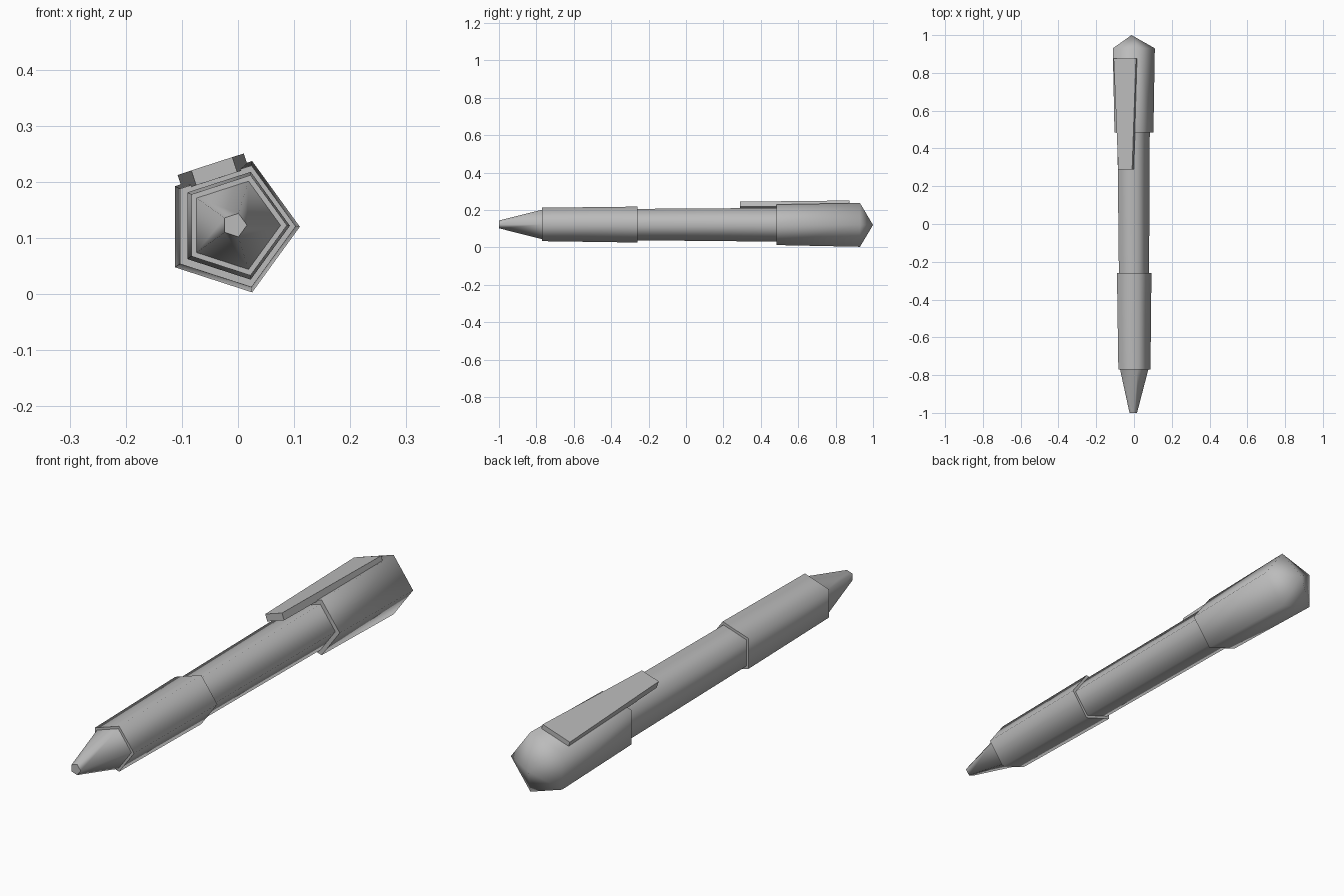
import bpy, bmesh, math
from mathutils import Vector

cube = bpy.data.objects.get("Cube")
if cube:
    bpy.data.objects.remove(cube, do_unlink=True)

SIDES = 5

grey = bpy.data.materials.new("plain grey")
grey.use_nodes = True
colour = (0.5, 0.5, 0.5, 1)
grey.diffuse_color = colour
grey.node_tree.nodes["Principled BSDF"].inputs["Base Color"].default_value = colour


def axis(y):
    """Point on the slightly tilted centre line of the pen."""
    return Vector((-0.0095 - 0.0035 * y, y, 0.1215 - 0.0015 * y))


def finish(name, bm, smooth):
    bmesh.ops.recalc_face_normals(bm, faces=bm.faces)
    mesh = bpy.data.meshes.new(name)
    bm.to_mesh(mesh)
    bm.free()
    mesh.materials.append(grey)
    obj = bpy.data.objects.new(name, mesh)
    bpy.context.collection.objects.link(obj)
    if smooth:
        # soft corners around the pen, crisp edges at the ends
        bpy.ops.object.select_all(action='DESELECT')
        obj.select_set(True)
        bpy.context.view_layer.objects.active = obj
        bpy.ops.object.shade_smooth_by_angle(angle=math.radians(75))
    return obj


def tube(name, profile):
    """Five-sided solid through (y, radius) rings; radius 0 gives a point."""
    bm = bmesh.new()
    rings = []
    for y, r in profile:
        c = axis(y)
        if r == 0:
            rings.append([bm.verts.new(c)] * SIDES)
            continue
        angles = [math.tau * i / SIDES for i in range(SIDES)]
        rings.append([bm.verts.new(c + Vector((r * math.cos(a), 0, r * math.sin(a))))
                      for a in angles])
    for a, b in zip(rings, rings[1:]):
        for i in range(SIDES):
            j = (i + 1) % SIDES
            bm.faces.new(dict.fromkeys((a[i], a[j], b[j], b[i])))
    for ring in (rings[0], rings[-1]):
        if ring[0] != ring[1]:
            bm.faces.new(ring)
    return finish(name, bm, True)


# Body parts from tip to cap
tube("writing_tip", [(-1, 0.022), (-0.765, 0.084)])
tube("grip", [(-0.77, 0.094), (-0.26, 0.101)])
tube("barrel", [(-0.3, 0.088), (0.52, 0.095)])
tube("cap", [(0.485, 0.114), (0.93, 0.123), (1, 0)])

# Tapered clip lying on the upper right face of the cap
turn = math.radians(108)
out = Vector((math.cos(turn), 0, math.sin(turn)))
side = Vector((math.sin(turn), 0, -math.cos(turn)))
bm = bmesh.new()
ends = []
for y, half in ((0.288, 0.0385), (0.875, 0.062)):
    ends.append([bm.verts.new(axis(y) + side * half * s + out * d)
                 for s, d in ((-1, 0.089), (1, 0.089), (1, 0.117), (-1, 0.117))])
for i in range(4):
    j = (i + 1) % 4
    bm.faces.new((ends[0][i], ends[0][j], ends[1][j], ends[1][i]))
for end in ends:
    bm.faces.new(end)
finish("pocket_clip", bm, False)
